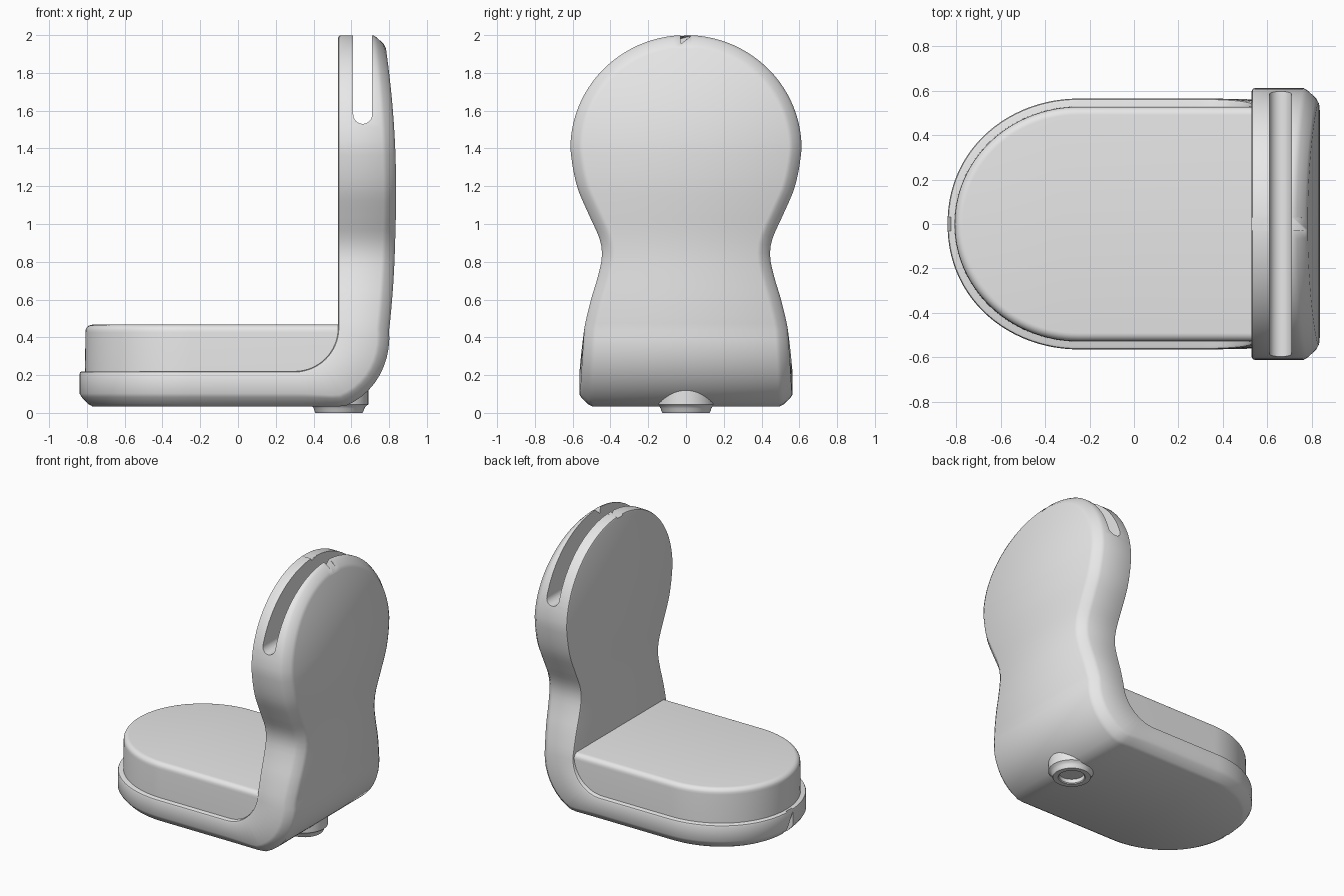
import bpy, bmesh, math
from mathutils import Vector

if "Cube" in bpy.data.objects:
    bpy.data.objects.remove(bpy.data.objects["Cube"], do_unlink=True)

grey = bpy.data.materials.new("plain_grey")
grey.use_nodes = True
grey.diffuse_color = (0.8, 0.8, 0.8, 1)
grey.node_tree.nodes["Principled BSDF"].inputs["Base Color"].default_value = (0.8, 0.8, 0.8, 1)


def loft(name, rings):
    """Skin closed rings of equal length and cap both ends."""
    bm = bmesh.new()
    rows = [[bm.verts.new(p) for p in ring] for ring in rings]
    n = len(rows[0])
    for a, b in zip(rows, rows[1:]):
        for i in range(n):
            j = (i + 1) % n
            bm.faces.new((a[i], a[j], b[j], b[i]))
    bm.faces.new(rows[0])
    bm.faces.new(rows[-1])
    bmesh.ops.recalc_face_normals(bm, faces=bm.faces)
    mesh = bpy.data.meshes.new(name)
    bm.to_mesh(mesh)
    bm.free()
    mesh.materials.append(grey)
    obj = bpy.data.objects.new(name, mesh)
    bpy.context.collection.objects.link(obj)
    return obj


def smooth(obj, angle=40):
    bpy.ops.object.select_all(action="DESELECT")
    obj.select_set(True)
    bpy.context.view_layer.objects.active = obj
    bpy.ops.object.shade_smooth_by_angle(angle=math.radians(angle))


def spline(keys, t):
    """Catmull-Rom value through (t, value) keys."""
    k = max(i for i in range(len(keys) - 1) if keys[i][0] <= t or i == 0)
    p = [keys[min(max(k + d, 0), len(keys) - 1)] for d in (-1, 0, 1, 2)]
    h = p[2][0] - p[1][0]
    u = (t - p[1][0]) / h
    m1 = (p[2][1] - p[0][1]) / (p[2][0] - p[0][0]) * h
    m2 = (p[3][1] - p[1][1]) / (p[3][0] - p[1][0]) * h
    return ((2*u**3 - 3*u**2 + 1) * p[1][1] + (u**3 - 2*u**2 + u) * m1
            + (3*u**2 - 2*u**3) * p[2][1] + (u**3 - u**2) * m2)


# Shell stations: inner point, outer point (x, z) and half width
stations = []
N = 24
for i in range(N + 1):                      # rounded front of the seat
    a = 0.05 + (math.pi / 2 - 0.05) * i / N
    x = -0.25 - 0.59 * math.cos(a)
    stations.append((Vector((x, 0.22)), Vector((x, 0.035)), 0.565 * math.sin(a) ** 0.95))
for x in (-0.05, 0.15):                     # straight seat sides
    stations.append((Vector((x, 0.22)), Vector((x, 0.035)), 0.565))
for i in range(17):                         # bend from seat to back
    t = i / 16
    a = t * math.pi / 2
    d = Vector((math.sin(a), -math.cos(a)))
    c = Vector((0.3, 0.45))
    out = c + d * (0.415 + 0.085 * t + 0.05 * math.sin(2 * a))
    out.y = max(out.y, 0.035)
    stations.append((c + d * 0.23, out, 0.565 - 0.027 * t * t))
waist = [(0.3, 0.56), (0.45, 0.538), (0.6, 0.503), (0.72, 0.467), (0.83, 0.445),
         (0.92, 0.457), (1.04, 0.51), (1.2, 0.577), (1.4, 0.612), (1.5, 0.605)]


def back_station(z, w):
    stations.append((Vector((0.53, z)), Vector((0.837 - 0.075 * (z - 1.15) ** 2, z)), w))


for i in range(1, 24):                      # waist of the back
    z = 0.45 + 0.95 * i / 24
    back_station(z, spline(waist, z))
for i in range(N + 1):                      # domed top of the back
    a = (math.pi / 2 - 0.05) * i / N
    back_station(1.4 + 0.6 * math.sin(a), 0.612 * math.cos(a))

# Section rows: depth from the inner face (negative = from the outer face), inset
section = [(0, 0.014), (0.004, 0.004), (0.014, 0), (-0.068, 0),
           (-0.048, 0.012), (-0.012, 0.046), (0.0, 0.068)]
rings = []
for i, (inner, outer, w) in enumerate(stations):
    p, q = stations[max(i - 1, 0)], stations[min(i + 1, len(stations) - 1)]
    tangent = q[0] - p[0]
    slope = Vector((tangent.length, q[2] - p[2])).normalized()
    tangent.normalize()
    depth = outer - inner
    thick = depth.length
    half = []
    for k, (d, inset) in enumerate(section):
        d = d if k < 3 else thick + d
        pt = inner + depth.normalized() * d + tangent * (inset * slope.y)
        half.append((pt.x, max(w - inset * slope.x, 0.004), pt.y))
    rings.append(half + [(x, -y, z) for x, y, z in reversed(half)])
shell = loft("seat_and_back_shell", rings)

# Slot through the top of the back
profile = [(0.61, 2.2)] + [(0.66 - 0.05 * math.cos(math.pi * i / 16),
                            1.58 - 0.05 * math.sin(math.pi * i / 16)) for i in range(17)]
profile.append((0.71, 2.2))
cutter = loft("slot_cutter", [[(x, y, z) for x, z in profile] for y in (-0.8, 0.8)])
cutter.hide_render = True
cut = shell.modifiers.new("slot", "BOOLEAN")
cut.operation = "DIFFERENCE"
cut.solver = "EXACT"
cut.object = cutter
bpy.context.view_layer.objects.active = shell
bpy.ops.object.modifier_apply(modifier="slot")
bpy.data.objects.remove(cutter, do_unlink=True)
smooth(shell)


# Cushion: rounded outline with a soft top edge
def cushion_ring(z, inset):
    a, b = 0.56 - inset, 0.53 - inset
    arc = [(-0.25 - a * math.cos(t), b * math.sin(t))
           for t in (math.pi / 2 * i / 28 for i in range(-28, 29))]
    return [(0.56, -b, z)] + [(x, y, z) for x, y in arc] + [(0.56, b, z)]


cushion_rows = [(0.18, 0), (0.425, 0.002)]
for i in range(1, 7):
    a = math.pi / 2 * i / 6
    cushion_rows.append((0.43 + 0.037 * math.sin(a), 0.037 * (1 - math.cos(a)) + 0.002))
smooth(loft("seat_cushion", [cushion_ring(z, r) for z, r in cushion_rows]))

# Hollow round mounting foot, flared into the shell
foot_profile = [(0.155, 0.14), (0.155, 0.045), (0.143, 0.036), (0.134, 0.024), (0.13, 0.01),
                (0.124, 0.0), (0.09, 0.0), (0.084, 0.006), (0.084, 0.034)]
circle = [2 * math.pi * i / 48 for i in range(48)]
smooth(loft("mounting_foot", [[(0.535 + r * math.cos(t), r * math.sin(t), z) for t in circle]
                              for r, z in foot_profile]))
